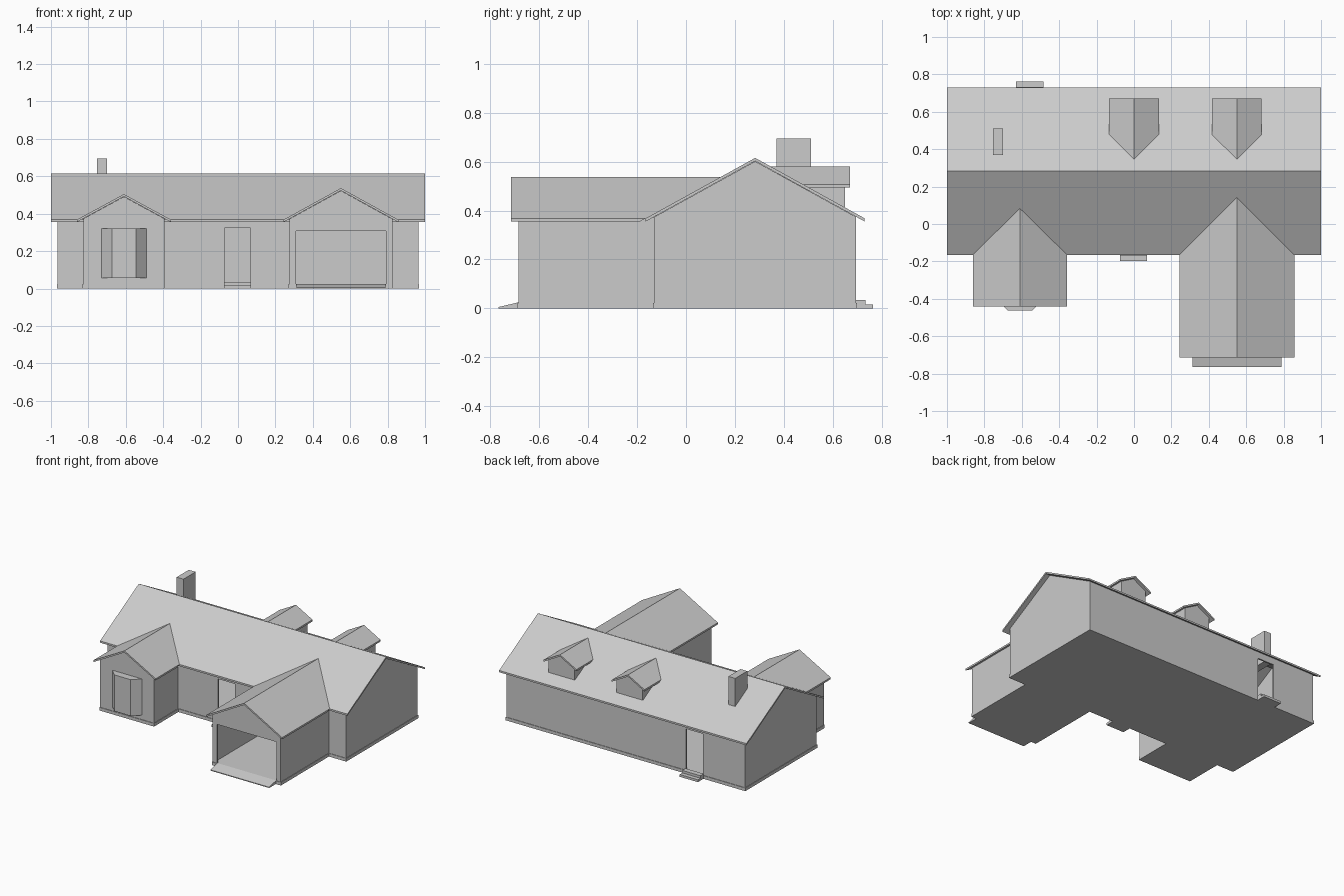
import bpy, bmesh

if "Cube" in bpy.data.objects:
    bpy.data.objects.remove(bpy.data.objects["Cube"])

T = 0.013            # roof thickness
RY, RZ, EZ, RH = 0.2825, 0.615, 0.368, 0.4475   # main ridge y/z, eave z, half depth
SL = (RZ - EZ) / RH


def prism(name, profile, axis, a, b):
    """Extrude a 2D profile along an axis from a to b (b may depend on the profile point)."""
    end = b if callable(b) else (lambda p: b)
    place = {'x': lambda u, v, w: (w, u, v),
             'y': lambda u, v, w: (u, w, v),
             'z': lambda u, v, w: (u, v, w)}[axis]
    bm = bmesh.new()
    r0 = [bm.verts.new(place(*p, a)) for p in profile]
    r1 = [bm.verts.new(place(*p, end(p))) for p in profile]
    bm.faces.new(r0)
    bm.faces.new(r1[::-1])
    n = len(profile)
    for i in range(n):
        j = (i + 1) % n
        bm.faces.new((r0[i], r1[i], r1[j], r0[j]))
    bmesh.ops.recalc_face_normals(bm, faces=bm.faces)
    me = bpy.data.meshes.new(name)
    bm.to_mesh(me)
    bm.free()
    ob = bpy.data.objects.new(name, me)
    bpy.context.collection.objects.link(ob)
    return ob


def box(name, x0, x1, y0, y1, z0, z1):
    return prism(name, [(x0, y0), (x1, y0), (x1, y1), (x0, y1)], 'z', z0, z1)


def chevron(c, h, zr, ze):
    top = [(c - h, ze), (c, zr), (c + h, ze)]
    return top + [(u, z - T) for u, z in reversed(top)]


def pentagon(c, w, h, zr, ze, z0):
    zt = zr - (zr - ze) * w / h - T - 0.001
    return [(c - w, z0), (c + w, z0), (c + w, zt), (c, zr - T - 0.001), (c - w, zt)]


def front_slope(p):   # y where the front roof slope reaches height z
    return RY - (RZ - p[1]) / SL


def back_slope(p):    # y where the back roof slope reaches height z
    return RY + (RZ - p[1]) / SL


def boolean(target, other, op):
    m = target.modifiers.new(op.lower(), 'BOOLEAN')
    m.operation, m.solver, m.object = op, 'EXACT', other
    other.hide_render = True
    other.hide_viewport = True


# Main roof and hollow walls
prism('main_roof', chevron(RY, RH, RZ, EZ), 'x', -1, 1)
walls = prism('house_walls', pentagon(RY, 0.4125, RH, RZ, EZ, 0.01), 'x', -0.965, 0.965)

# Front wings: centre, wall half width, roof half width, ridge z, wall front y
wings = [('bay_wing', -0.61, 0.217, 0.252, 0.505, -0.41),
         ('garage_wing', 0.55, 0.275, 0.307, 0.537, -0.685)]
rooms = [(-0.965, 0.965, -0.13, 0.695)]
for name, c, w, h, zr, y in wings:
    prism(name + '_roof', chevron(c, h, zr, EZ), 'y', y - 0.03, front_slope)
    body = prism(name + '_walls_helper', pentagon(c, w, h, zr, EZ, 0.01), 'y', y, -0.1)
    boolean(walls, body, 'UNION')
    rooms.append((c - w, c + w, y, 0.1))

# Hollow out the rooms
t = 0.011
for i, (x0, x1, y0, y1) in enumerate(rooms):
    cut = box(f'room_cutter_{i}', x0 + t, x1 - t, y0 + t, y1 - t - 0.003 * i, -1, 1)
    boolean(walls, cut, 'DIFFERENCE')

# Door openings
for name, x0, x1, y, z0, z1 in [('front_door', -0.07, 0.065, -0.13, 0.02, 0.325),
                                ('back_door', -0.623, -0.488, 0.695, 0.02, 0.325),
                                ('garage_door', 0.31, 0.79, -0.685, 0.005, 0.307)]:
    boolean(walls, box(name + '_cutter', x0, x1, y - 0.04, y + 0.04, z0, z1), 'DIFFERENCE')

# Floor slab following the outline of the walls
e = 0.004
plan = [(-0.965 - e, 0.695 + e), (-0.965 - e, -0.13 - e)]
for _, c, w, _, _, y in wings:
    plan += [(c - w - e, -0.13 - e), (c - w - e, y - e), (c + w + e, y - e), (c + w + e, -0.13 - e)]
plan += [(0.965 + e, -0.13 - e), (0.965 + e, 0.695 + e)]
prism('floor_slab', plan, 'z', 0, 0.023)

# Bay window
prism('bay_window', [(-0.735, -0.405), (-0.675, -0.463), (-0.545, -0.463), (-0.485, -0.405)],
      'z', 0.055, 0.32)

# Dormers on the back slope
for side, c in (('middle', 0.0), ('right', 0.55)):
    prism(f'dormer_roof_{side}', chevron(c, 0.133, 0.58, 0.507), 'y', 0.67, back_slope)
    prism(f'dormer_walls_{side}', pentagon(c, 0.105, 0.133, 0.58, 0.507, 0.415), 'y', 0.65, back_slope)

# Chimney
box('chimney', -0.755, -0.7, 0.37, 0.51, 0.46, 0.695)

# Door steps
for name, x0, x1, y, s in (('front', -0.075, 0.07, -0.13, -1), ('back', -0.63, -0.483, 0.695, 1)):
    prism(name + '_door_step', [(y, 0), (y + s * 0.068, 0), (y + s * 0.068, 0.017),
                                (y + s * 0.038, 0.017), (y + s * 0.038, 0.035), (y, 0.035)],
          'x', x0, x1)

# Garage ramp
prism('garage_ramp', [(-0.685, 0), (-0.765, 0), (-0.765, 0.006), (-0.685, 0.025)], 'x', 0.312, 0.788)
